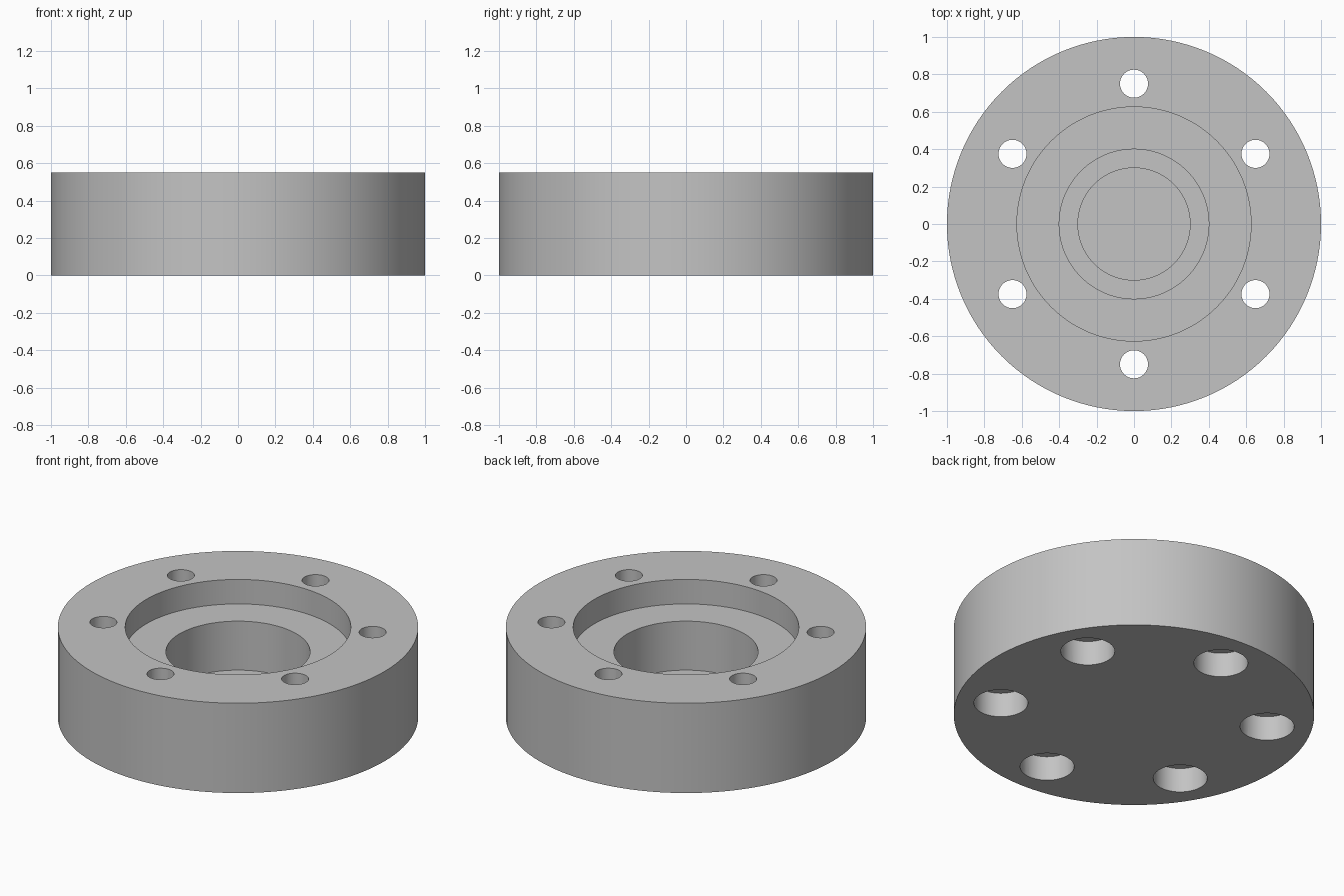
import bpy, bmesh, math
from mathutils import Vector

cube = bpy.data.objects.get("Cube")
if cube:
    bpy.data.objects.remove(cube, do_unlink=True)

HEIGHT = 0.55
BOLT_CIRCLE = 0.75
BOLTS = 6

metal = bpy.data.materials.new("plain grey metal")
colour = (0.55, 0.55, 0.55, 1)
metal.use_nodes = True
metal.diffuse_color = colour
for node in metal.node_tree.nodes:
    if node.type == 'BSDF_PRINCIPLED':
        node.inputs["Base Color"].default_value = colour


def lathe(name, profile, steps, location=(0, 0, 0)):
    """Turn a closed (radius, height) profile around the z axis."""
    bm = bmesh.new()
    verts = [bm.verts.new((r, 0, z)) for r, z in profile]
    edges = [bm.edges.new(pair) for pair in zip(verts, verts[1:])]
    bmesh.ops.spin(bm, geom=verts + edges, axis=(0, 0, 1), cent=(0, 0, 0),
                   angle=math.tau, steps=steps)
    bmesh.ops.remove_doubles(bm, verts=bm.verts, dist=0.0001)
    bmesh.ops.dissolve_degenerate(bm, edges=bm.edges, dist=0.0001)
    bmesh.ops.recalc_face_normals(bm, faces=bm.faces)
    mesh = bpy.data.meshes.new(name)
    bm.to_mesh(mesh)
    bm.free()
    mesh.materials.append(metal)
    obj = bpy.data.objects.new(name, mesh)
    obj.location = location
    bpy.context.collection.objects.link(obj)
    return obj


# Flange body: closed base, wide recess, bore and shallow centre pocket
flange = lathe("flange_body", [
    (0, 0), (1, 0), (1, HEIGHT),
    (0.626, HEIGHT), (0.626, 0.4),
    (0.4, 0.4), (0.4, 0.1),
    (0.3, 0.1), (0.3, 0.05), (0, 0.05)], 128)

# Bolt holes, counterbored from below
cutters = []
for i in range(BOLTS):
    a = math.radians(90) + math.tau * i / BOLTS
    centre = Vector((math.cos(a), math.sin(a), 0)) * BOLT_CIRCLE
    cutter = lathe("bolt_hole_cutter", [
        (0, -0.1), (0.15, -0.1), (0.15, 0.15),
        (0.075, 0.15), (0.075, 0.7), (0, 0.7)], 48, centre)
    cutter.hide_render = True
    cutters.append(cutter)
    mod = flange.modifiers.new("bolt_hole", 'BOOLEAN')
    mod.operation = 'DIFFERENCE'
    mod.solver = 'EXACT'
    mod.object = cutter

# Apply the cuts and drop the cutters
bpy.ops.object.select_all(action='DESELECT')
bpy.context.view_layer.objects.active = flange
flange.select_set(True)
for mod in list(flange.modifiers):
    bpy.ops.object.modifier_apply(modifier=mod.name)
for cutter in cutters:
    bpy.data.objects.remove(cutter, do_unlink=True)
bpy.ops.object.shade_smooth_by_angle(angle=math.radians(30))
